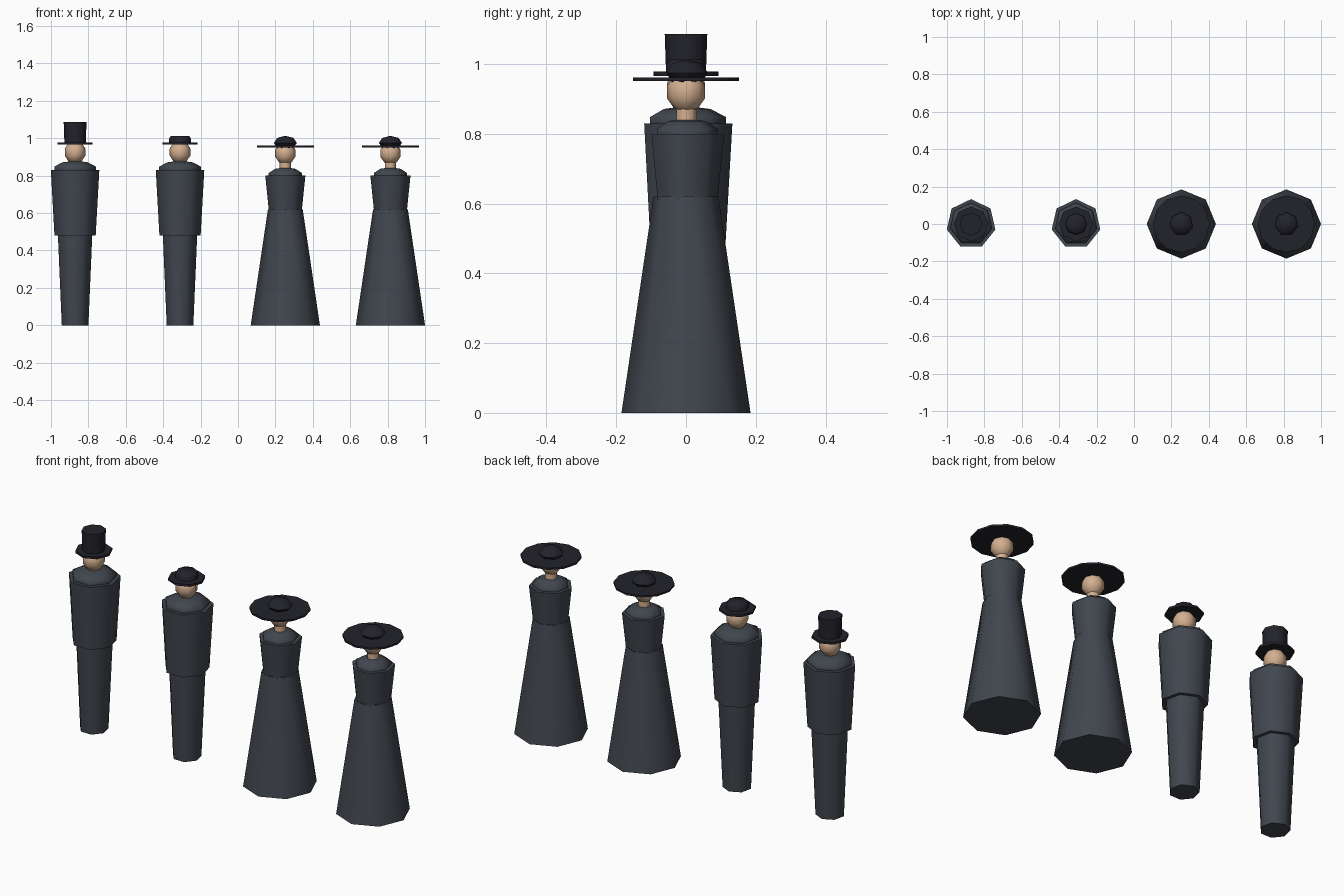
import bpy, bmesh, math

if "Cube" in bpy.data.objects:
    bpy.data.objects.remove(bpy.data.objects["Cube"])


def material(name, rgb):
    m = bpy.data.materials.new(name)
    m.diffuse_color = (*rgb, 1)
    m.use_nodes = True
    m.node_tree.nodes["Principled BSDF"].inputs["Base Color"].default_value = m.diffuse_color
    return m


CLOTH = material("slate cloth", (0.052, 0.062, 0.077))
HAT = material("black felt", (0.016, 0.016, 0.024))
SKIN = material("skin", (0.66, 0.43, 0.28))


def lathe(name, x, profile, sides, mat):
    """Turn (radius, z) points, listed bottom to top, about a vertical axis at x."""
    bm = bmesh.new()
    rings = []
    for r, z in profile:
        if r == 0:
            rings.append([bm.verts.new((0, 0, z))])
        else:
            rings.append([bm.verts.new((r * math.sin(2 * math.pi * i / sides),
                                        r * math.cos(2 * math.pi * i / sides), z))
                          for i in range(sides)])
    for a, b in zip(rings, rings[1:]):
        for i in range(sides):
            j = (i + 1) % sides
            quad = [a[i % len(a)], a[j % len(a)], b[j % len(b)], b[i % len(b)]]
            bm.faces.new(list(dict.fromkeys(quad)))
    for ring in (rings[0], rings[-1]):
        if len(ring) > 1:
            bm.faces.new(ring)
    bmesh.ops.recalc_face_normals(bm, faces=bm.faces)
    me = bpy.data.meshes.new(name)
    bm.to_mesh(me)
    bm.free()
    me.materials.append(mat)
    ob = bpy.data.objects.new(name, me)
    ob.location.x = x
    bpy.context.collection.objects.link(ob)
    bpy.ops.object.select_all(action='DESELECT')
    ob.select_set(True)
    bpy.context.view_layer.objects.active = ob
    bpy.ops.object.shade_smooth_by_angle(angle=math.radians(60))
    return ob


def ball(name, x, z, r, h, sides, mat, rings=5):
    """Low-poly sphere with horizontal radius r and half height h."""
    pts = []
    for k in range(rings + 1):
        t = math.pi * k / rings
        pts.append((0 if k in (0, rings) else r * math.sin(t), z - h * math.cos(t)))
    lathe(name, x, pts, sides, mat)


def man(x, tag):
    lathe("trousers_" + tag, x, [(0.073, 0), (0.095, 0.5)], 7, CLOTH)
    lathe("coat_" + tag, x, [(0.113, 0.48), (0.133, 0.83)], 7, CLOTH)
    ball("shoulders_" + tag, x, 0.834, 0.12, 0.046, 7, CLOTH)
    lathe("neck_" + tag, x, [(0.035, 0.84), (0.035, 0.9)], 7, SKIN)
    ball("head_" + tag, x, 0.926, 0.058, 0.062, 8, SKIN)
    lathe("hat_brim_" + tag, x, [(0.093, 0.966), (0.093, 0.978)], 8, HAT)


def woman(x, tag):
    lathe("skirt_" + tag, x, [(0.185, 0), (0.093, 0.62)], 8, CLOTH)
    lathe("bodice_" + tag, x, [(0.09, 0.61), (0.11, 0.8)], 7, CLOTH)
    ball("shoulders_" + tag, x, 0.8, 0.096, 0.045, 7, CLOTH)
    lathe("neck_" + tag, x, [(0.031, 0.81), (0.031, 0.89)], 7, SKIN)
    ball("head_" + tag, x, 0.92, 0.057, 0.06, 8, SKIN)
    lathe("hat_brim_" + tag, x, [(0.152, 0.951), (0.152, 0.961)], 12, HAT)
    ball("hat_crown_" + tag, x, 0.975, 0.063, 0.038, 7, HAT, 4)


# two gentlemen, with tall and round hats
man(-0.871, "tall_hat_man")
lathe("hat_crown_tall", -0.871, [(0.057, 0.97), (0.061, 1.086)], 8, HAT)
man(-0.31, "round_hat_man")
lathe("hat_crown_round", -0.31, [(0.058, 0.97), (0.058, 0.998), (0.048, 1.013)], 8, HAT)

# two ladies in long skirts and wide hats
woman(0.253, "left_lady")
woman(0.815, "right_lady")
